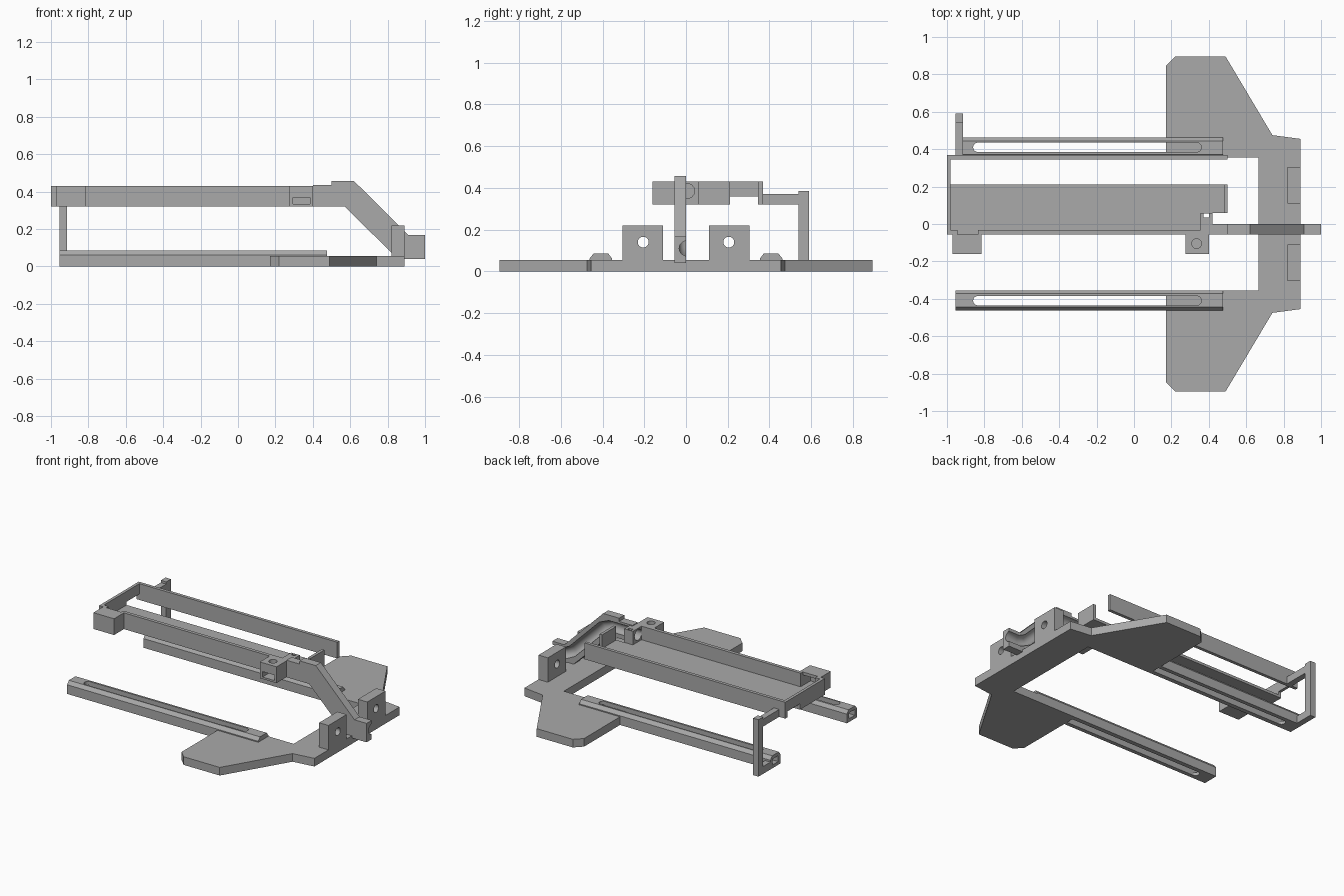
import bpy, bmesh, math
from mathutils import Vector

if "Cube" in bpy.data.objects:
    bpy.data.objects.remove(bpy.data.objects["Cube"], do_unlink=True)

grey = bpy.data.materials.new("plain grey")
grey.use_nodes = True
grey.diffuse_color = (0.4, 0.4, 0.4, 1)
grey.node_tree.nodes["Principled BSDF"].inputs["Base Color"].default_value = (0.4, 0.4, 0.4, 1)


def link(name, mesh):
    ob = bpy.data.objects.new(name, mesh)
    bpy.context.scene.collection.objects.link(ob)
    if not mesh.materials:
        mesh.materials.append(grey)
    return ob


def prism(name, pts, axis, lo, hi):
    """Extrude a 2D outline along an axis; remaining axes keep x, y, z order."""
    bm = bmesh.new()

    def place(p, d):
        v = list(p)
        v.insert("xyz".index(axis), d)
        return v
    face = bm.faces.new([bm.verts.new(place(p, lo)) for p in pts])
    new = bmesh.ops.extrude_face_region(bm, geom=[face])["geom"]
    shift = Vector(place((0, 0), hi - lo))
    bmesh.ops.translate(bm, vec=shift, verts=[g for g in new if isinstance(g, bmesh.types.BMVert)])
    bmesh.ops.recalc_face_normals(bm, faces=bm.faces)
    mesh = bpy.data.meshes.new(name)
    bm.to_mesh(mesh)
    bm.free()
    return link(name, mesh)


def box(name, x, y, z):
    return prism(name, [(x[0], y[0]), (x[1], y[0]), (x[1], y[1]), (x[0], y[1])], "z", *z)


def stadium(a, b, v, r, n=24):
    """Rounded slot outline from a to b; a == b gives a circle."""
    pts = []
    for i in range(n):
        t = math.tau * (i + 0.5) / n
        pts.append(((b if math.cos(t) > 0 else a) + r * math.cos(t), v + r * math.sin(t)))
    return pts


def cut(ob, *cutters):
    for c in cutters:
        m = ob.modifiers.new("cut", "BOOLEAN")
        m.operation, m.solver, m.object = "DIFFERENCE", "EXACT", c
    deps = bpy.context.evaluated_depsgraph_get()
    mesh = bpy.data.meshes.new_from_object(ob.evaluated_get(deps))
    ob.modifiers.clear()
    ob.data = mesh
    for c in cutters:
        bpy.data.objects.remove(c, do_unlink=True)


# Base plate with two wings
half = [(0.665, 0.355), (0.17, 0.355), (0.17, 0.845), (0.22, 0.895), (0.49, 0.895),
        (0.74, 0.475), (0.89, 0.455)]
prism("base_plate", half + [(x, -y) for x, y in reversed(half)], "z", 0, 0.055)

# Slotted guide rails and upright lugs, on both sides
for side, s in (("back", 1), ("front", -1)):
    outline = [(s * 0.355, 0), (s * 0.462, 0), (s * 0.462, 0.062), (s * 0.443, 0.085),
               (s * 0.372, 0.085), (s * 0.355, 0.062)]
    rail = prism(side + "_guide_rail", outline, "x", -0.955, 0.475)
    ys = sorted((s * 0.38, s * 0.44))
    cut(rail, box("tunnel", (-1.1, 0.4), ys, (0.022, 0.062)),
        prism("slot", stadium(-0.835, 0.335, s * 0.41, 0.025), "z", -0.1, 0.2))
    lug = box(side + "_lug", (0.82, 0.89), sorted((s * 0.11, s * 0.305)), (0.05, 0.22))
    cut(lug, prism("bore", stadium(s * 0.205, s * 0.205, 0.14, 0.026), "x", 0.7, 1.0))

# Corner post joining the lower rail to the upper frame
box("post_foot", (-0.955, -0.915), (0.455, 0.54), (0, 0.05))
box("corner_post", (-0.955, -0.915), (0.54, 0.59), (0, 0.385))
box("post_arm", (-0.955, -0.915), (0.36, 0.54), (0.32, 0.37))

# Upper tray and frame
tray = [(-0.99, -0.05), (0.36, -0.05), (0.36, 0.06), (0.5, 0.06), (0.5, 0.21), (-0.99, 0.21)]
prism("tray_floor", tray, "z", 0.32, 0.338)
box("back_rail", (-1, 0.5), (0.346, 0.368), (0.32, 0.43))
box("tray_end_lip", (0.48, 0.5), (0.06, 0.21), (0.32, 0.43))
prism("end_wall", [(-0.055, 0.32), (0.21, 0.32), (0.21, 0.36), (0.368, 0.36), (0.368, 0.43),
                   (-0.055, 0.43)], "x", -1, -0.98)
front_wall = box("front_wall", (-1, 0.42), (-0.055, -0.032), (0.32, 0.43))
cut(front_wall, box("opening", (-0.945, -0.835), (-0.1, 0), (0.338, 0.5)))

# Hollow pocket at the far end of the tray
pocket = box("end_pocket", (-0.97, -0.815), (-0.16, -0.055), (0.32, 0.43))
cut(pocket, box("hollow", (-0.945, -0.835), (-0.138, 0), (0.338, 0.41)))

# Clamp box with a bolt hole and a side opening
clamp = box("clamp_box", (0.275, 0.4), (-0.16, -0.055), (0.32, 0.43))
cut(clamp, box("window", (0.295, 0.385), (-0.3, -0.07), (0.333, 0.37)),
    prism("bolt_hole", stadium(0.335, 0.335, -0.105, 0.026), "z", 0.35, 0.5))


# Tube used to carve the cable channel
def channel():
    cu = bpy.data.curves.new("channel", "CURVE")
    cu.dimensions, cu.bevel_depth, cu.bevel_resolution, cu.use_fill_caps = "3D", 0.037, 5, True
    path = [(0.3, 0.385), (0.57, 0.385), (0.63, 0.36), (0.85, 0.14), (0.91, 0.11), (1.1, 0.11)]
    sp = cu.splines.new("POLY")
    sp.points.add(len(path) - 1)
    for p, (x, z) in zip(sp.points, path):
        p.co = (x, 0.004, z, 1)
    ob = bpy.data.objects.new("channel", cu)
    bpy.context.scene.collection.objects.link(ob)
    mesh = bpy.data.meshes.new_from_object(ob.evaluated_get(bpy.context.evaluated_depsgraph_get()))
    bpy.data.objects.remove(ob, do_unlink=True)
    return link("channel_cutter", mesh)


# Cable entry block beside the tray
entry = box("cable_entry", (0.355, 0.42), (-0.032, 0.06), (0.32, 0.43))
cut(entry, channel(), box("peg_hole", (0.372, 0.4), (0.036, 0.057), (0.2, 0.5)))

# Sloping arm with the cable channel in its back face
profile = [(0.4, 0.32), (0.4, 0.435), (0.5, 0.435), (0.5, 0.457), (0.62, 0.457), (0.91, 0.168),
           (1, 0.168), (1, 0.04), (0.855, 0.04), (0.57, 0.32)]
arm = prism("sloping_arm", profile, "y", -0.055, 0)
cut(arm, channel())

# Keep edges crisp while rounding the bores and channel
for ob in (arm, entry, clamp):
    bpy.context.view_layer.objects.active = ob
    ob.select_set(True)
bpy.ops.object.shade_smooth_by_angle()
bpy.ops.object.select_all(action="DESELECT")
